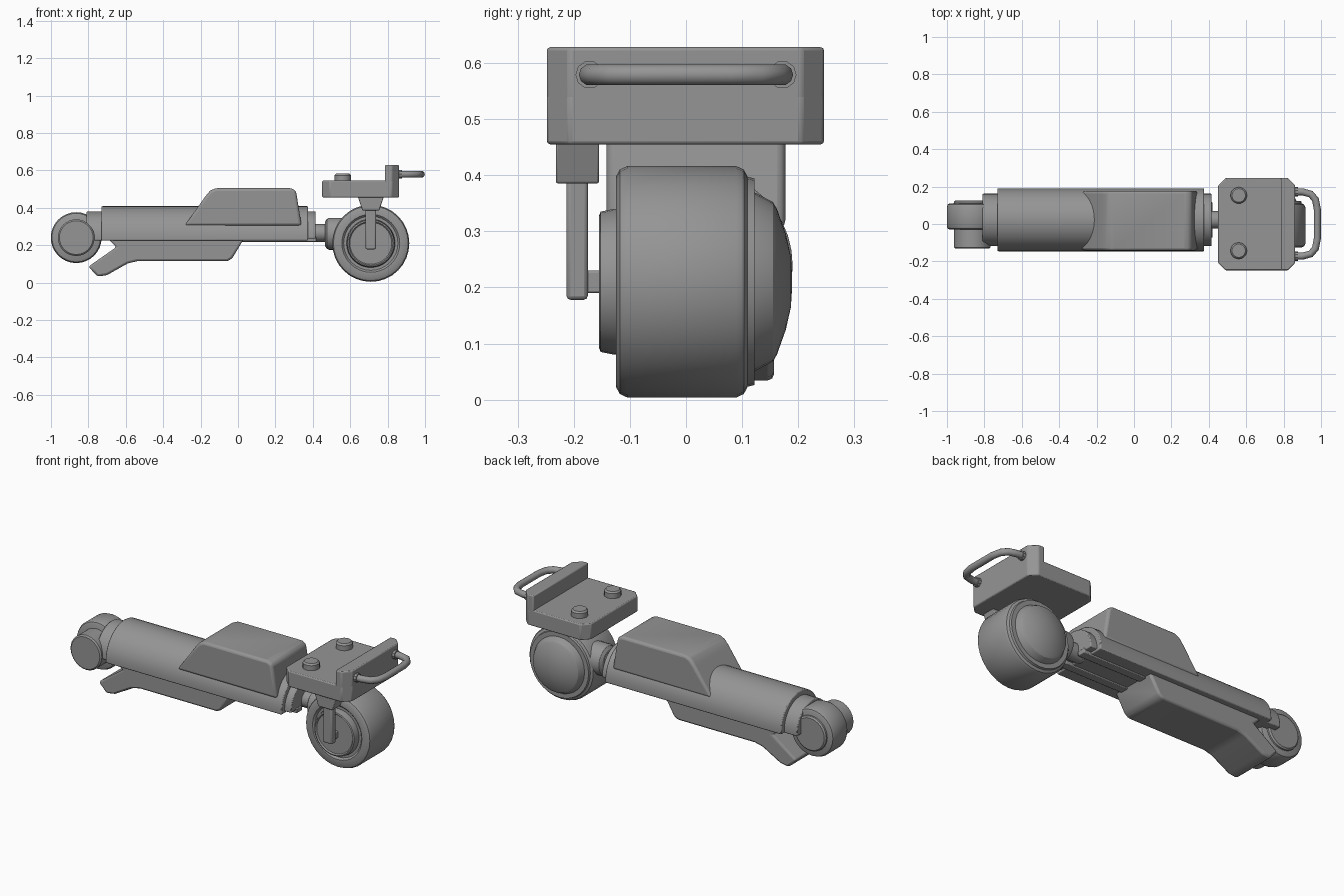
import bpy, bmesh, math
from mathutils import Vector

if "Cube" in bpy.data.objects:
    bpy.data.objects.remove(bpy.data.objects["Cube"])

grey = bpy.data.materials.new("mid grey")
grey.diffuse_color = (0.3, 0.3, 0.3, 1)
grey.use_nodes = True
grey.node_tree.nodes["Principled BSDF"].inputs["Base Color"].default_value = grey.diffuse_color


def finish(name, bm, bevel=0.0, segments=2, angle=30):
    """Turn a bmesh into a named object with optional rounded edges."""
    bmesh.ops.remove_doubles(bm, verts=bm.verts, dist=1e-5)
    bmesh.ops.recalc_face_normals(bm, faces=bm.faces)
    mesh = bpy.data.meshes.new(name)
    bm.to_mesh(mesh)
    bm.free()
    mesh.materials.append(grey)
    ob = bpy.data.objects.new(name, mesh)
    bpy.context.collection.objects.link(ob)
    if bevel:
        mod = ob.modifiers.new("rounding", 'BEVEL')
        mod.width, mod.segments = bevel, segments
        mod.limit_method = 'ANGLE'
        mod.angle_limit = math.radians(25)
    bpy.ops.object.select_all(action='DESELECT')
    ob.select_set(True)
    bpy.context.view_layer.objects.active = ob
    bpy.ops.object.shade_smooth_by_angle(angle=math.radians(angle))
    return ob


def prism(name, profile, axis, start, end, bevel=0.0, segments=2):
    """Extrude a 2D outline along x (y,z), y (x,z) or z (x,y)."""
    place = {'x': lambda a, b, t: (t, a, b),
             'y': lambda a, b, t: (a, t, b),
             'z': lambda a, b, t: (a, b, t)}[axis]
    bm = bmesh.new()
    face = bm.faces.new([bm.verts.new(place(a, b, start)) for a, b in profile])
    out = bmesh.ops.extrude_face_region(bm, geom=[face])
    moved = [v for v in out['geom'] if isinstance(v, bmesh.types.BMVert)]
    bmesh.ops.translate(bm, verts=moved, vec=Vector(place(0, 0, end - start)))
    return finish(name, bm, bevel, segments)


def box(name, x, y, z, bevel=0.0):
    return prism(name, [(x[0], y[0]), (x[1], y[0]), (x[1], y[1]), (x[0], y[1])],
                 'z', z[0], z[1], bevel)


def lathe(name, rings, axis, centre, sides=32):
    """Revolve (distance along axis, radius) rings around an axis."""
    bm = bmesh.new()
    place = {'x': lambda c, s, t: (t, c, s),
             'y': lambda c, s, t: (c, t, s),
             'z': lambda c, s, t: (c, s, t)}[axis]
    loops = []
    for t, r in rings:
        loops.append([bm.verts.new(Vector(centre) + Vector(place(
            r * math.cos(math.tau * i / sides), r * math.sin(math.tau * i / sides), t)))
            for i in range(sides)])
    for a, b in zip(loops, loops[1:]):
        for i in range(sides):
            j = (i + 1) % sides
            bm.faces.new((a[i], a[j], b[j], b[i]))
    bm.faces.new(loops[0])
    bm.faces.new(loops[-1])
    return finish(name, bm)


def half_round(radius, base, y=0.022, steps=20):
    """Arch outline with short straight legs down to the base height."""
    arc = [(y + radius * math.cos(math.pi * i / steps),
            0.24 + radius * math.sin(math.pi * i / steps)) for i in range(steps + 1)]
    return arc + [(y - radius, base), (y + radius, base)]


# Main arm with stepped collars at both ends
prism("arm_body", half_round(0.168, 0.225), 'x', -0.73, 0.375, 0.005)
prism("rear_collar", half_round(0.14, 0.225), 'x', -0.81, -0.72, 0.005)
prism("front_collar", half_round(0.14, 0.235), 'x', 0.36, 0.415, 0.005)

# Raised cowling with rounded top edges
prism("top_cowling", [(-0.285, 0.305), (-0.175, 0.46), (-0.15, 0.49), (-0.12, 0.505),
                      (0.285, 0.505), (0.31, 0.49), (0.34, 0.305)],
      'y', -0.142, 0.177, 0.018, 3)

# Lower fairing with its angled tail
prism("lower_fairing", [(0.035, 0.24), (-0.03, 0.13), (-0.055, 0.114), (-0.54, 0.114),
                        (-0.59, 0.102), (-0.70, 0.04), (-0.75, 0.032), (-0.80, 0.085),
                        (-0.65, 0.19), (-0.70, 0.24)],
      'y', -0.112, 0.157, 0.012)

# Guide rails below the arm and the piston leading to the wheel
for side in (-1, 1):
    y = 0.022 + side * 0.07
    box("guide_rail", (-0.1, 0.42), (y - 0.025, y + 0.025), (0.218, 0.245), 0.004)
lathe("piston_rod", [(0.36, 0.047), (0.50, 0.047)], 'x', (0, 0.022, 0.265), 24)
lathe("wheel_knuckle", [(0.465, 0.065), (0.475, 0.08), (0.49, 0.086), (0.62, 0.086)],
      'x', (0, 0.022, 0.26), 24)

# Large wheel, front hub and domed back cover
WHEEL = (0.71, 0, 0.21)
lathe("large_wheel", [(-0.115, 0.145), (-0.125, 0.155), (-0.125, 0.187), (-0.118, 0.2),
                      (-0.105, 0.206), (0.09, 0.206), (0.103, 0.2), (0.11, 0.187),
                      (0.122, 0.184), (0.122, 0.16)], 'y', WHEEL)
lathe("front_hub", [(-0.148, 0.112), (-0.155, 0.118), (-0.152, 0.125),
                    (-0.128, 0.13), (-0.11, 0.13)], 'y', WHEEL)
lathe("back_cover", [(0.10, 0.165), (0.125, 0.158), (0.155, 0.142), (0.162, 0.13),
                     (0.178, 0.085), (0.187, 0.045), (0.189, 0.012)], 'y', WHEEL)

# Small double wheel at the far end
SMALL = (-0.865, 0, 0.24)
lathe("small_wheel", [(-0.03, 0.12), (-0.025, 0.13), (-0.012, 0.136), (0.092, 0.136),
                      (0.105, 0.13), (0.11, 0.12)], 'y', SMALL)
lathe("small_wheel_drum", [(-0.132, 0.09), (-0.125, 0.098), (0.0, 0.098)], 'y', SMALL)
lathe("small_wheel_cap", [(0.10, 0.1), (0.118, 0.098), (0.125, 0.09)], 'y', SMALL)

# Bracket joining the wheel axle to the platform
box("bracket_bar", (0.682, 0.738), (-0.213, -0.175), (0.178, 0.40), 0.007)
box("axle_pin", (0.69, 0.73), (-0.18, -0.14), (0.19, 0.23), 0.004)
prism("bracket_block", [(0.64, 0.46), (0.665, 0.385), (0.755, 0.385), (0.78, 0.46)],
      'y', -0.232, -0.155, 0.004)

# Platform with clipped corners, built from an L profile
XA, XB, YA, YB, C = 0.45, 0.862, -0.248, 0.246, 0.04
prism("platform", [(XA + C, YA), (XB - C, YA), (XB, YA + C), (XB, YB - C),
                   (XB - C, YB), (XA + C, YB), (XA, YB - C), (XA, YA + C)],
      'z', 0.455, 0.545, 0.006)
prism("platform_ridge", [(0.785, YA), (XB - C, YA), (XB, YA + C), (XB, YB - C),
                         (XB - C, YB), (0.785, YB)], 'z', 0.46, 0.628, 0.006)
for y in (-0.143, 0.153):
    lathe("platform_stud", [(0.54, 0.044), (0.573, 0.044), (0.582, 0.036)],
          'z', (0.56, y, 0), 20)

# Grab handle and its mounting collars
curve = bpy.data.curves.new("grab_handle", 'CURVE')
curve.dimensions = '3D'
curve.bevel_depth, curve.bevel_resolution = 0.019, 3
path = [(0.855, -0.172), (0.90, -0.172), (0.945, -0.16), (0.97, -0.13), (0.98, -0.08),
        (0.98, 0.08), (0.97, 0.13), (0.945, 0.16), (0.90, 0.172), (0.855, 0.172)]
spline = curve.splines.new('POLY')
spline.points.add(len(path) - 1)
for point, (x, y) in zip(spline.points, path):
    point.co = (x, y, 0.579, 1)
spline.use_smooth = True
curve.materials.append(grey)
bpy.context.collection.objects.link(bpy.data.objects.new("grab_handle", curve))
for y in (-0.172, 0.172):
    lathe("handle_collar", [(0.85, 0.025), (0.877, 0.025)], 'x', (0, y, 0.579), 10)
